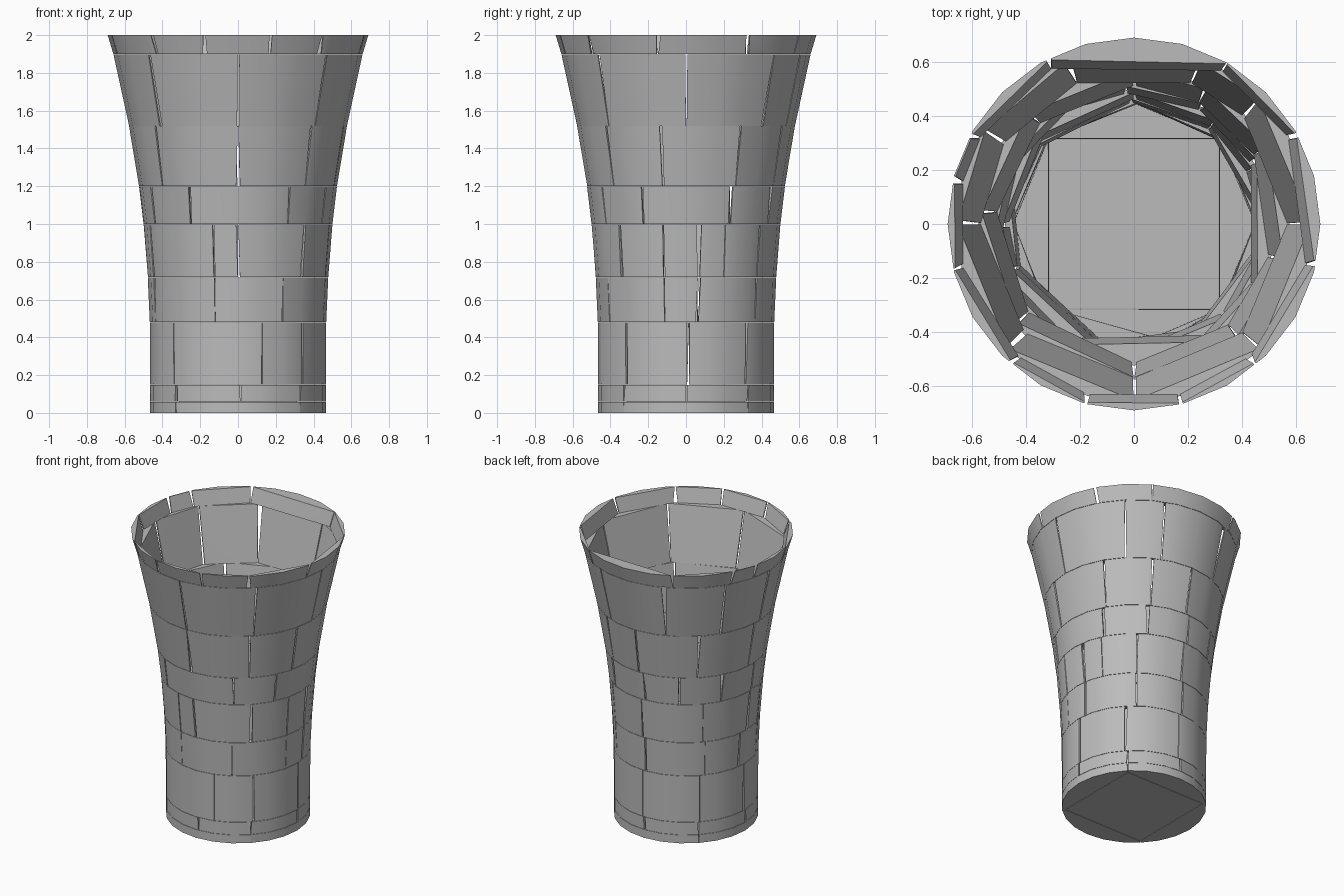
import bpy
import bmesh
import random
from math import radians, sin, cos, floor, ceil

random.seed(4)
cube = bpy.data.objects.get("Cube")
if cube:
    bpy.data.objects.remove(cube)

SIDES = 24
STEP = 360 / SIDES
HEIGHT_RADIUS = [(0, 0.465), (0.48, 0.467), (0.72, 0.478), (1.0, 0.5), (1.2, 0.524),
                 (1.52, 0.577), (1.6, 0.592), (1.9, 0.66), (2.0, 0.69)]

stone = bpy.data.materials.new("plain grey")
stone.use_nodes = True
GREY = (0.5, 0.5, 0.5, 1)
stone.diffuse_color = GREY
stone.node_tree.nodes["Principled BSDF"].inputs["Base Color"].default_value = GREY


def radius_at(z):
    """Flared outline of the cup."""
    for (z0, r0), (z1, r1) in zip(HEIGHT_RADIUS, HEIGHT_RADIUS[1:]):
        if z <= z1:
            return r0 + (r1 - r0) * (z - z0) / (z1 - z0)
    return HEIGHT_RADIUS[-1][1]


def ring_point(angle, z, inset=0.0):
    """Point on the many-sided ring at this height."""
    half = STEP / 2
    flat = cos(radians(half)) / cos(radians(angle % STEP - half))
    r = radius_at(z) * flat - inset
    return (r * cos(radians(angle)), r * sin(radians(angle)), z)


def add_hull(bm, points):
    """Wrap points in one convex block."""
    verts = [bm.verts.new(p) for p in points]
    hull = bmesh.ops.convex_hull(bm, input=verts)
    spare = {v for v in hull["geom_interior"] + hull["geom_unused"]
             if isinstance(v, bmesh.types.BMVert)}
    bmesh.ops.delete(bm, geom=list(spare), context='VERTS')


def add_block(bm, start, end, low, high, wedge):
    """Curved outside, flat chord inside, slightly slanted ends."""
    points = []
    for z in (low, high):
        a = start + 0.12 + random.random() ** 3 * wedge
        b = end - 0.12 - random.random() ** 3 * wedge
        grid = [k * STEP for k in range(floor(a / STEP) + 1, ceil(b / STEP))]
        inset = 0.02 - 0.007 * z
        for angle in [a] + grid + [b]:
            points.append(ring_point(angle, z))
            points.append(ring_point(angle, z, inset))
    add_hull(bm, points)


def finish(bm, name):
    bmesh.ops.dissolve_limit(bm, angle_limit=radians(0.5), verts=bm.verts[:], edges=bm.edges[:])
    bmesh.ops.recalc_face_normals(bm, faces=bm.faces[:])
    mesh = bpy.data.meshes.new(name)
    bm.to_mesh(mesh)
    bm.free()
    mesh.materials.append(stone)
    obj = bpy.data.objects.new(name, mesh)
    bpy.context.collection.objects.link(obj)
    return obj


def ring(name, low, high, breaks, wedge=1.5, gap=0.002):
    """One course of blocks around the cup."""
    bm = bmesh.new()
    for a, b in zip(breaks, breaks[1:] + [breaks[0] + 360]):
        add_block(bm, a, b, low, high - gap, wedge)
    return finish(bm, name)


parts = []

# Floor: square slab with four rounded edge pieces
FLOOR = 0.06
bm = bmesh.new()
s = 0.312
add_hull(bm, [(x, y, z) for x in (-s, s) for y in (-s, s) for z in (0, FLOOR)])
parts.append(finish(bm, "floor_slab"))
parts.append(ring("floor_edges", 0, FLOOR, [45, 135, 225, 315], 0.5))

# Wall courses from the foot to the rim
parts.append(ring("foot_course", FLOOR, 0.15, [0, 45, 90, 135, 180, 225, 272, 315]))
parts.append(ring("lower_course", 0.15, 0.48, [2, 43, 88, 136, 178, 223, 286, 317]))
parts.append(ring("lower_middle_course", 0.48, 0.72, [8, 52, 92, 140, 172, 200, 255, 300, 346]))
parts.append(ring("middle_course", 0.72, 1.0, [8, 25, 52, 90, 138, 180, 200, 255, 270, 315, 346]))
parts.append(ring("upper_middle_course", 1.0, 1.2, [27, 60, 93, 120, 152, 182, 208, 240, 302, 333]))
parts.append(ring("upper_course", 1.2, 1.52, [30, 62, 90, 133, 175, 220, 270, 313, 347]))
parts.append(ring("flared_course", 1.52, 1.9, [0, 45, 68, 112, 148, 180, 225, 270, 315]))
parts.append(ring("rim_course", 1.9, 2.0,
                  [29, 60, 118, 151, 166, 194, 229, 255, 285, 311, 347], gap=0))

# Smooth the curved outside, keep block edges sharp
bpy.ops.object.select_all(action='DESELECT')
for part in parts:
    part.select_set(True)
bpy.context.view_layer.objects.active = parts[0]
bpy.ops.object.shade_smooth_by_angle(angle=radians(30))
